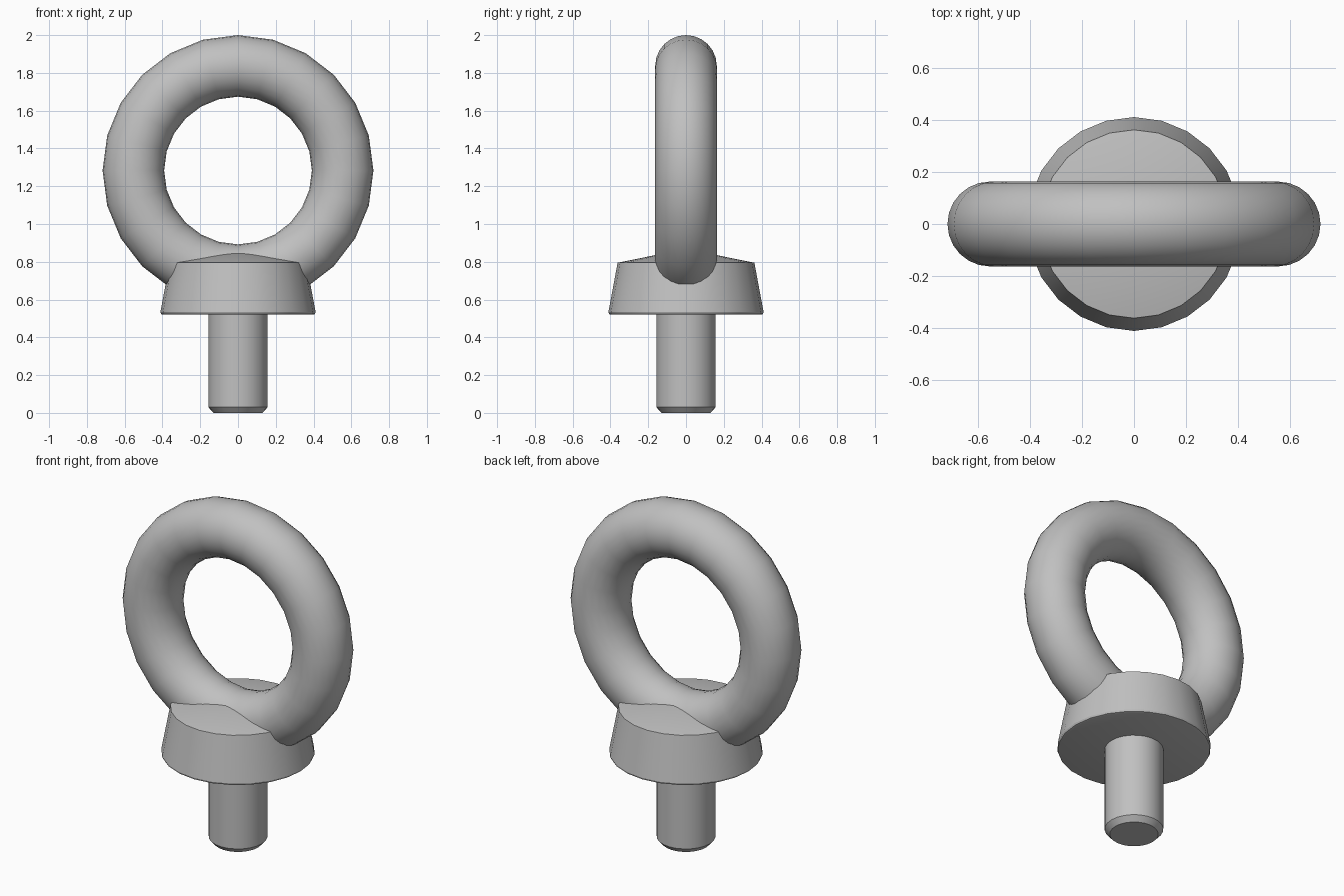
import bpy
import bmesh
import math

cube = bpy.data.objects.get("Cube")
if cube:
    bpy.data.objects.remove(cube, do_unlink=True)

SEGMENTS = 24

# Plain steel colour shared by all parts
steel = bpy.data.materials.new("steel_grey")
steel.use_nodes = True
colour = (0.53, 0.53, 0.53, 1.0)
steel.diffuse_color = colour
steel.node_tree.nodes["Principled BSDF"].inputs["Base Color"].default_value = colour


def finish(obj):
    """Give the part its colour and smooth shading with crisp edges."""
    obj.data.materials.clear()
    obj.data.materials.append(steel)
    bpy.ops.object.select_all(action='DESELECT')
    obj.select_set(True)
    bpy.context.view_layer.objects.active = obj
    bpy.ops.object.shade_smooth_by_angle(angle=math.radians(30))


def lathe(name, profile):
    """Spin an (r, z) profile, running from axis to axis, around z."""
    bm = bmesh.new()
    verts = [bm.verts.new((r, 0, z)) for r, z in profile]
    edges = [bm.edges.new(pair) for pair in zip(verts, verts[1:])]
    bmesh.ops.spin(bm, geom=verts + edges, cent=(0, 0, 0), axis=(0, 0, 1),
                   angle=math.tau, steps=SEGMENTS, use_duplicate=False)
    bmesh.ops.remove_doubles(bm, verts=bm.verts, dist=0.0005)
    bmesh.ops.recalc_face_normals(bm, faces=bm.faces)
    mesh = bpy.data.meshes.new(name)
    bm.to_mesh(mesh)
    bm.free()
    obj = bpy.data.objects.new(name, mesh)
    bpy.context.collection.objects.link(obj)
    finish(obj)
    return obj


# Shank with a chamfered tip
lathe("shank", [(0, 0), (0.13, 0), (0.157, 0.03), (0.157, 0.53), (0, 0.53)])

# Tapered collar with an eased lower edge and a shallow conical top
lathe("collar", [(0, 0.52), (0.398, 0.52), (0.407, 0.523), (0.411, 0.533),
                 (0.362, 0.795), (0, 0.868)])

# Lifting ring standing upright, sunk into the collar
bpy.ops.mesh.primitive_torus_add(
    major_segments=SEGMENTS, minor_segments=24,
    major_radius=0.554, minor_radius=0.163,
    location=(0, 0, 1.283), rotation=(math.pi / 2, 0, 0))
ring = bpy.context.object
ring.name = "lifting_ring"
finish(ring)
